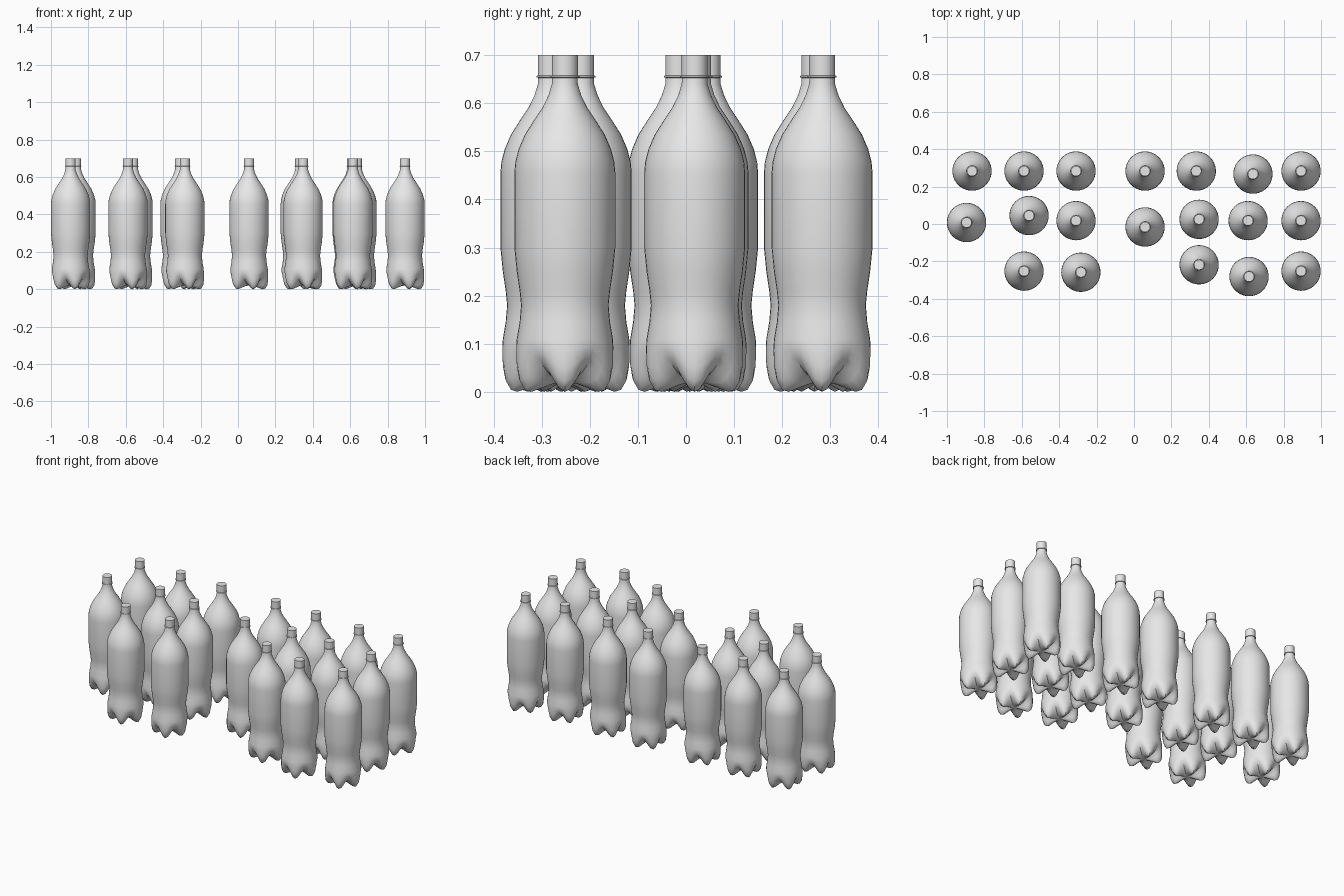
import bpy, bmesh, math

cube = bpy.data.objects.get("Cube")
if cube:
    bpy.data.objects.remove(cube, do_unlink=True)

SEGMENTS = 40
LOBES = 5

grey = bpy.data.materials.new("light grey plastic")
grey.use_nodes = True
colour = (0.8, 0.8, 0.8, 1)
grey.diffuse_color = colour
grey.node_tree.nodes["Principled BSDF"].inputs["Base Color"].default_value = colour

# Body profile (radius, height) from the neck down to the waist
BODY = [(.026, .66), (.027, .64), (.034, .617), (.046, .592), (.064, .565),
        (.083, .535), (.096, .505), (.103, .478), (.105, .455), (.105, .3),
        (.1, .25), (.094, .21), (.091, .18), (.094, .145), (.1, .11)]
# Base sections, one through a foot and one through the groove between feet
FOOT = [(.102, .085), (.102, .05), (.098, .022), (.087, .004), (.073, 0),
        (.05, .008), (.025, .017)]
GROOVE = [(.1, .095), (.096, .08), (.087, .065), (.074, .051), (.06, .04),
          (.04, .029), (.02, .022)]
CENTRE_HEIGHT = .02


def lathe(name, foot, groove, tip=None):
    """Revolve a profile that blends between two sections around the axis."""
    bm = bmesh.new()
    rings = []
    for (rf, zf), (rg, zg) in zip(foot, groove):
        ring = []
        for i in range(SEGMENTS):
            a = math.tau * i / SEGMENTS
            t = math.sin(a * LOBES / 2) ** 2
            r = rf + (rg - rf) * t
            ring.append(bm.verts.new((r * math.cos(a), r * math.sin(a), zf + (zg - zf) * t)))
        rings.append(ring)
    for upper, lower in zip(rings, rings[1:]):
        for i in range(SEGMENTS):
            j = (i + 1) % SEGMENTS
            bm.faces.new((upper[i], lower[i], lower[j], upper[j]))
    bm.faces.new(rings[0])
    if tip is None:
        bm.faces.new(rings[-1][::-1])
    else:
        centre = bm.verts.new((0, 0, tip))
        last = rings[-1]
        for i in range(SEGMENTS):
            bm.faces.new((last[i], centre, last[(i + 1) % SEGMENTS]))
    bmesh.ops.recalc_face_normals(bm, faces=bm.faces)
    mesh = bpy.data.meshes.new(name)
    bm.to_mesh(mesh)
    bm.free()
    mesh.materials.append(grey)
    mesh.shade_smooth()
    mesh.set_sharp_from_angle(angle=math.radians(40))
    return mesh


bottle = lathe("bottle", BODY + FOOT, BODY + GROOVE, CENTRE_HEIGHT)
cap_profile = [(.027, .7), (.027, .658), (.03, .657), (.03, .654), (.026, .653)]
cap = lathe("cap", cap_profile, cap_profile)

# Loose rows of standing bottles
PLACES = [
    (-.866, .283), (-.588, .283), (-.31, .283), (.059, .283), (.333, .283), (.636, .267), (.893, .283),
    (-.895, .008), (-.561, .045), (-.31, .018), (.059, -.016), (.348, .025), (.61, .018), (.893, .018),
    (-.588, -.252), (-.284, -.258), (.348, -.218), (.615, -.281), (.893, -.252)]

for n, (x, y) in enumerate(PLACES, 1):
    for part in (bottle, cap):
        obj = bpy.data.objects.new(f"{part.name}_{n}", part)
        obj.location = (x, y, 0)
        bpy.context.collection.objects.link(obj)
